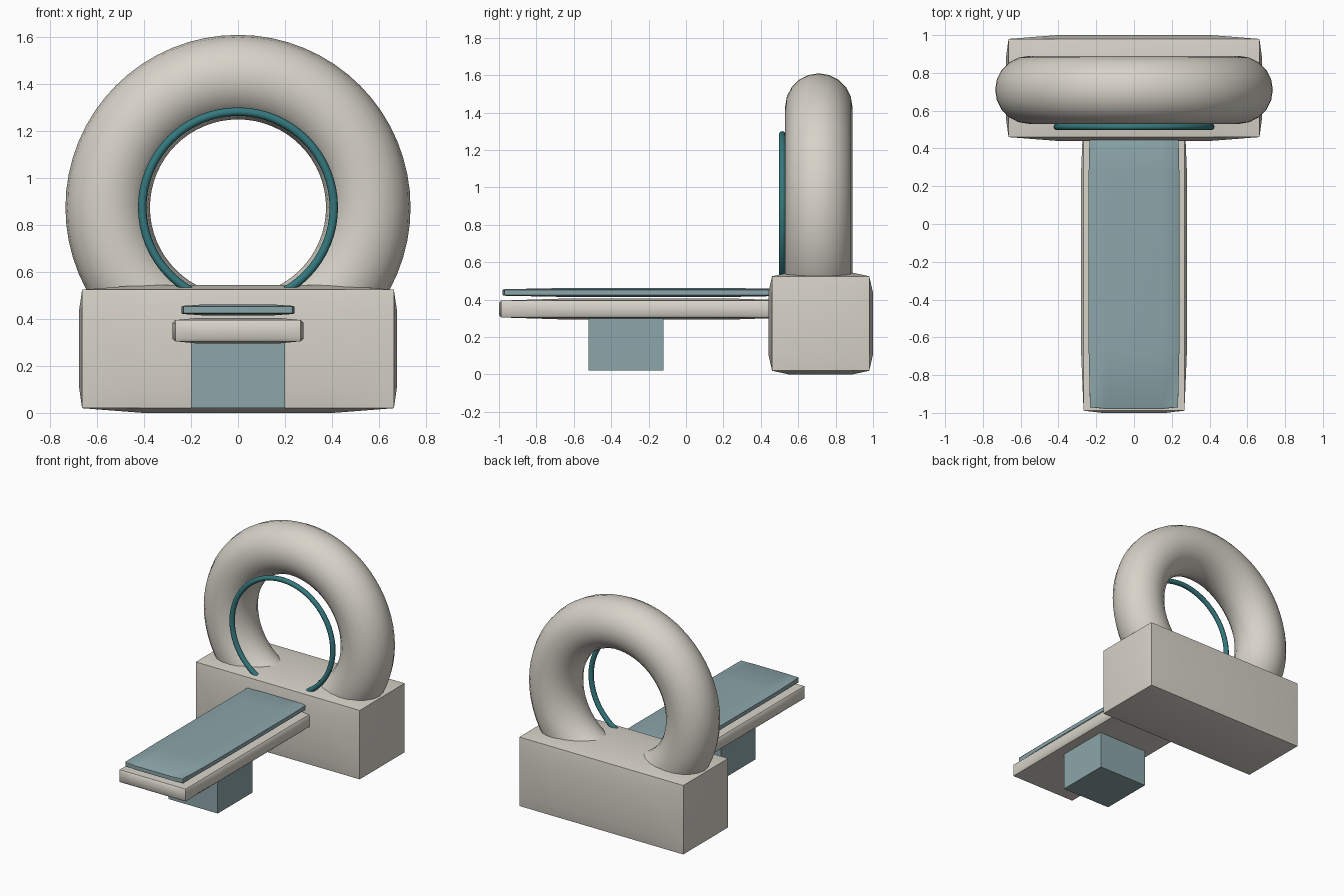
import bpy, bmesh, math
from mathutils import Vector

if "Cube" in bpy.data.objects:
    bpy.data.objects.remove(bpy.data.objects["Cube"])


def material(name, rgb):
    m = bpy.data.materials.new(name)
    m.diffuse_color = (*rgb, 1)
    m.use_nodes = True
    m.node_tree.nodes["Principled BSDF"].inputs["Base Color"].default_value = m.diffuse_color
    return m


CASING = material("warm grey casing", (0.68, 0.65, 0.58))
PAD = material("pale teal padding", (0.26, 0.38, 0.40))
TRIM = material("deep teal trim", (0.035, 0.19, 0.21))


def smooth(obj, angle=30):
    bpy.ops.object.select_all(action='DESELECT')
    obj.select_set(True)
    bpy.context.view_layer.objects.active = obj
    bpy.ops.object.shade_smooth_by_angle(angle=math.radians(angle))


def bulged_box(name, lo, hi, inset, mat, flat=0.6):
    """Box whose edges are drawn in slightly, so every face bulges."""
    lo, hi = Vector(lo), Vector(hi)
    centre, half = (lo + hi) / 2, (hi - lo) / 2
    bm = bmesh.new()
    bmesh.ops.create_cube(bm, size=2)
    if any(inset):
        bmesh.ops.subdivide_edges(bm, edges=bm.edges[:], cuts=2, use_grid_fill=True)
    for v in bm.verts:
        outer = [abs(c) > 0.9 for c in v.co]
        on_edge = sum(outer) >= 2
        for i in range(3):
            sign = 1 if v.co[i] > 0 else -1
            size = half[i] - (inset[i] if on_edge else 0) if outer[i] else half[i] * flat
            v.co[i] = centre[i] + sign * size
    mesh = bpy.data.meshes.new(name)
    bm.to_mesh(mesh)
    bm.free()
    mesh.materials.append(mat)
    obj = bpy.data.objects.new(name, mesh)
    bpy.context.collection.objects.link(obj)
    smooth(obj)
    return obj


def upright_ring(name, y, z, major, minor, segs, mat):
    bpy.ops.mesh.primitive_torus_add(
        major_radius=major, minor_radius=minor, major_segments=segs[0],
        minor_segments=segs[1], location=(0, y, z), rotation=(math.pi / 2, 0, 0))
    obj = bpy.context.object
    obj.name = name
    obj.data.materials.append(mat)
    smooth(obj, 60)
    return obj


# Scanner housing: block base, large ring and thin trim ring on its front
bulged_box("scanner_base", (-0.677, 0.44, 0), (0.677, 1.0, 0.545), (0.013, 0.02, 0.02), CASING)
upright_ring("scanner_ring", 0.71, 0.875, 0.555, 0.18, (64, 20), CASING)
upright_ring("bore_trim", 0.515, 0.875, 0.408, 0.018, (64, 10), TRIM)

# Patient table: pedestal, bed and floating mattress
bulged_box("table_pedestal", (-0.2, -0.52, 0.02), (0.2, -0.12, 0.32), (0, 0, 0), PAD)
bulged_box("table_bed", (-0.28, -1.0, 0.295), (0.28, 0.6, 0.405), (0.013, 0.012, 0.01), CASING)
bulged_box("mattress", (-0.24, -0.98, 0.415), (0.24, 0.58, 0.462), (0.007, 0.01, 0.006), PAD)
